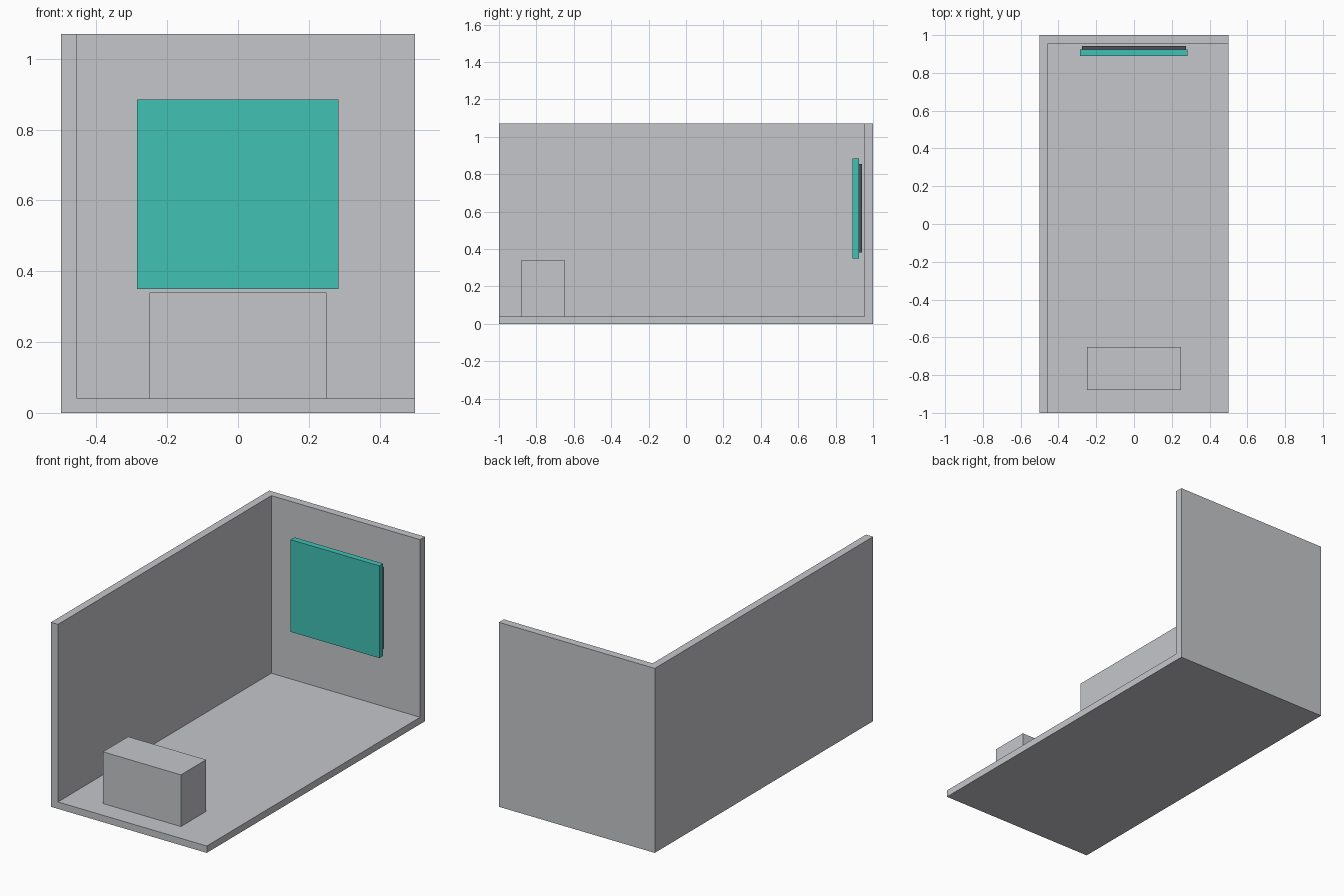
import bpy

if "Cube" in bpy.data.objects:
    bpy.data.objects.remove(bpy.data.objects["Cube"])


def material(name, color):
    m = bpy.data.materials.new(name)
    m.diffuse_color = (*color, 1.0)
    m.use_nodes = True
    m.node_tree.nodes["Principled BSDF"].inputs["Base Color"].default_value = m.diffuse_color
    return m


GREY = material("light_grey", (0.56, 0.565, 0.59))
TEAL = material("teal", (0.053, 0.533, 0.456))
DARK = material("dark_grey", (0.075, 0.085, 0.095))


def box(name, lo, hi, mat):
    """Axis-aligned box between two corners."""
    bpy.ops.mesh.primitive_cube_add(size=1)
    ob = bpy.context.object
    ob.name = name
    size = [b - a for a, b in zip(lo, hi)]
    mid = [(a + b) / 2 for a, b in zip(lo, hi)]
    for v in ob.data.vertices:
        v.co = [c * s + m for c, s, m in zip(v.co, size, mid)]
    ob.data.materials.append(mat)
    return ob


# Room shell: floor, left wall and back wall, hollowed from one block
room = box("room_shell", (-0.5, -1, 0), (0.5, 1, 1.07), GREY)
cutter = box("room_cutter", (-0.455, -1.5, 0.04), (1, 0.955, 1.5), GREY)
cutter.hide_render = True
mod = room.modifiers.new("hollow", 'BOOLEAN')
mod.operation = 'DIFFERENCE'
mod.solver = 'EXACT'
mod.object = cutter
bpy.context.view_layer.objects.active = room
bpy.ops.object.modifier_apply(modifier=mod.name)
bpy.data.objects.remove(cutter)

# Block standing on the floor near the front
box("bench", (-0.25, -0.88, 0.04), (0.25, -0.65, 0.34), GREY)

# Wall screen with its smaller backing plate
box("screen_panel", (-0.285, 0.89, 0.35), (0.284, 0.925, 0.885), TEAL)
box("screen_backing", (-0.275, 0.925, 0.38), (0.274, 0.942, 0.855), DARK)
